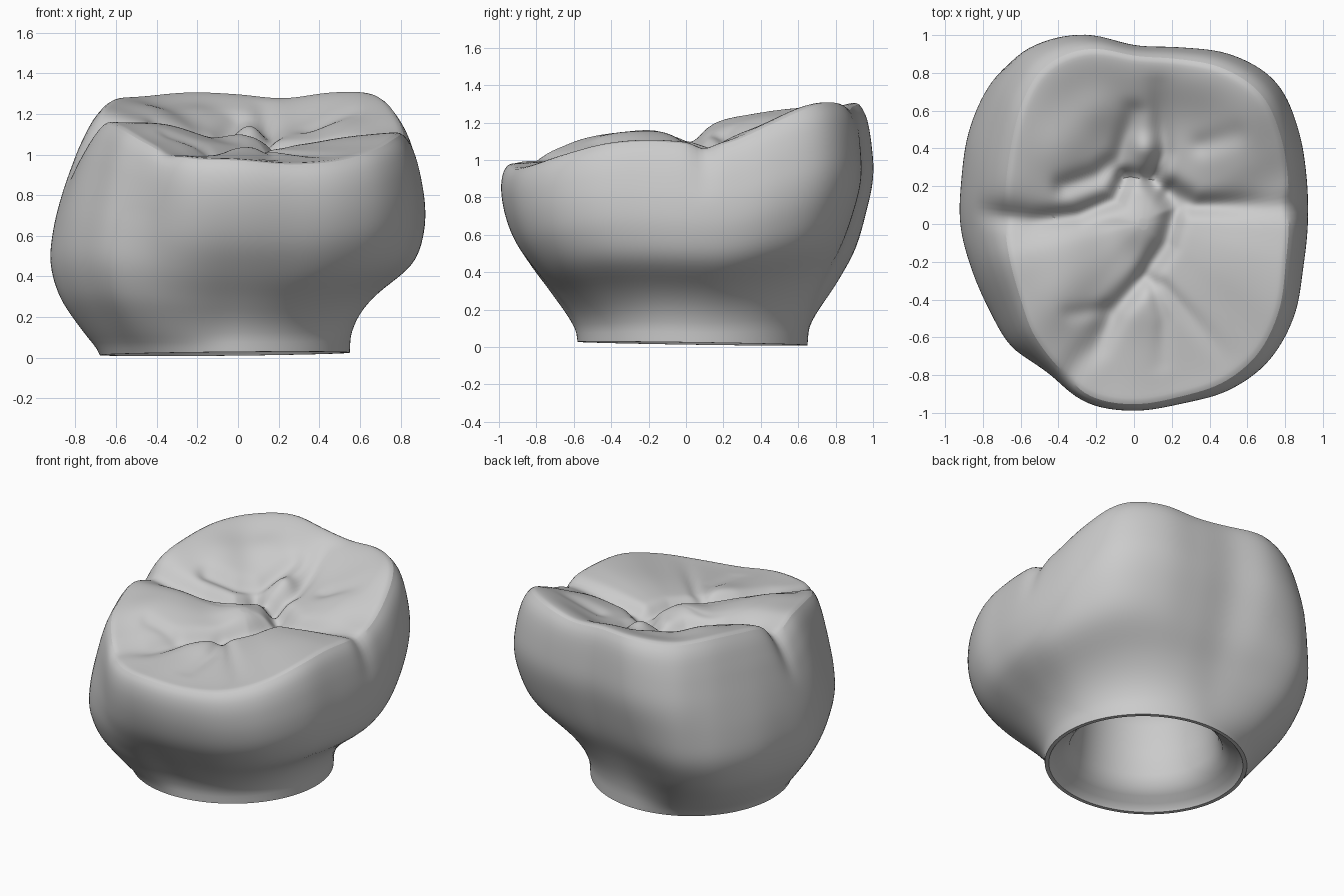
import bpy, math
from math import cos, sin, pi, exp
from mathutils import Vector

cube = bpy.data.objects.get("Cube")
if cube:
    bpy.data.objects.remove(cube)

SEGMENTS, WALL, TOP = 176, 40, 56

# Widest outline and rim height, counter-clockwise from +x
OUTLINE = [.918, .945, 1.005, 1.065, 1.035, .967, .945, 1.04, 1.085, 1.06, 1.005, .945,
           .92, .893, .89, .915, .91, .98, .99, .985, 1.015, 1.015, .98, .925]
RIM = [1.1, 1.1, 1.2, 1.3, 1.31, 1.28, 1.3, 1.31, 1.29, 1.28, 1.25, 1.21,
       1.12, 1.16, 1.15, 1.12, 1.05, .99, .98, .96, .975, 1.03, 1.09, 1.11]

# Flare of the wall from neck to outline on the +x, +y, -x and -y sides
FLARES = [[0, .05, .3, .81, .97, .98, .91, .82, .72],
          [0, .05, .27, .62, .85, 1, .98, .92, .82],
          [0, .4, .8, 1, .94, .75, .48, .22, 0],
          [0, .05, .25, .55, .8, .94, 1, .98, .92]]
LEVELS = [0, .12, .25, .4, .55, .7, .85, .95, 1]

# Cavity from the roof down to the lip: scale of the neck, height
CAVITY = [(.05, .71), (.3, .7), (.5, .67), (.6, .61), (.66, .5), (.69, .32),
          (.72, .18), (.76, .11), (.83, .07), (.9, .04), (.945, .015), (.96, 0)]

# Chewing surface lobes: x, y, radius, height
LOBES = [(-.35, -.2, .28, .07), (.02, 0, .13, .06), (.06, .4, .07, .05),
         (.55, -.15, .25, .02), (-.4, .42, .2, .07), (.55, .3, .16, .03),
         (-.2, .62, .13, .04), (.05, -.45, .14, .02), (.3, .6, .2, -.03),
         (-.45, -.45, .18, .04)]

# Grooves: depth, width, path
GROOVES = [
    (.07, .045, [(-.8, .06), (-.55, .02), (-.3, .05), (-.1, .13), (-.05, .25)]),
    (.05, .045, [(-.38, .2), (-.2, .26), (-.08, .35), (0, .6)]),
    (.05, .04, [(-.05, .25), (.1, .24), (.16, .38), (.13, .75)]),
    (.07, .05, [(.1, .24), (.22, .08), (.17, -.1), (.05, -.28), (-.1, -.45),
                (-.2, -.65), (-.33, -.8)]),
    (.07, .05, [(.2, .18), (.32, .1), (.6, .1), (.95, .1)]),
    (.025, .03, [(.05, -.28), (.15, -.32), (.5, -.72)]),
    (.025, .03, [(.1, -.33), (.16, -.5), (.15, -.75)]),
    (.03, .03, [(-.35, -.48), (-.15, -.45)]),
    (.03, .05, [(.36, .42), (.55, .48)])]


def spline(p, t):
    """Smooth curve through four values, between the middle two."""
    a, b, c, d = p
    return b + .5 * t * (c - a + t * (2*a - 5*b + 4*c - d + t * (3*(b - c) + d - a)))


def around(values, angle):
    """Periodic lookup of a list of values by angle."""
    f = angle / (2 * pi) * len(values)
    i = int(f)
    return spline([values[(i + k) % len(values)] for k in (-1, 0, 1, 2)], f - i)


def flare(angle, u):
    """Blend the side profiles; the -x bulge reaches further round low down."""
    c, s = cos(angle), sin(angle)
    east, north, west, south = FLARES
    side = north if s > 0 else south
    profile = []
    for i, level in enumerate(LEVELS):
        w = c * c if c > 0 else 1 - abs(s)**(6 - 4 * level)
        profile.append(w * (east if c > 0 else west)[i] + (1 - w) * side[i])
    last = len(LEVELS) - 2
    i = min(sum(u >= v for v in LEVELS) - 1, last)
    t = (u - LEVELS[i]) / (LEVELS[i + 1] - LEVELS[i])
    near = [profile[max(0, min(last + 1, i + k))] for k in (-1, 0, 1, 2)]
    return spline(near, t) / max(profile)


def relief(x, y, lobes=True):
    """Height offset of the lobes and grooves."""
    p, z = Vector((x, y)), 0
    if lobes:
        z = sum(h * exp(-((x - a)**2 + (y - b)**2) / (r * r)) for a, b, r, h in LOBES)
    for depth, width, path in GROOVES:
        near = 9
        for a, b in zip(path, path[1:]):
            a, d = Vector(a), Vector(b) - Vector(a)
            t = max(0, min(1, (p - a).dot(d) / d.length_squared))
            near = min(near, (p - a - d * t).length)
        z -= depth * exp(-(near / width)**2)
    return z


def neck(angle):
    """Radius of the round neck opening, whose centre is off the origin."""
    cx, cy, r = -.065, .035, .615
    along = cx * cos(angle) + cy * sin(angle)
    return along + math.sqrt(r * r - (cx * sin(angle) - cy * cos(angle))**2)


def neck_z(x, y):
    return .02 + .01 * x - .015 * y


def wall_point(angle, u):
    base = neck(angle)
    r = base + (around(OUTLINE, angle) - base) * flare(angle, u)
    x, y = r * cos(angle), r * sin(angle)
    fade = max(0, (u - .7) / .3)
    cut = fade * relief(x, y, False) if fade else 0
    z = neck_z(x, y) * (1 - u) + around(RIM, angle) * u + cut * .7
    k = 1 + cut * .4
    return (x * k, y * k, z)


def top_point(angle, rim, s):
    """Chewing surface, from the centre (s = 0) to the rim (s = 1)."""
    x, y = rim[0] * s + .05 * (1 - s), rim[1] * s
    edge = s**5
    z = 1.03 + (around(RIM, angle) - 1.03) * s**1.8
    z += relief(x, y) * (1 - edge)
    return (x, y, z * (1 - edge) + rim[2] * edge)


def cavity_point(angle, scale, height):
    """Cavity rings are centred on the neck opening."""
    r = neck(angle)
    x = -.065 + (r * cos(angle) + .065) * scale
    y = .035 + (r * sin(angle) - .035) * scale
    return (x, y, neck_z(x, y) + height)


# Rings run from the cavity roof, out over the neck lip, up the wall, to the centre
angles = [2 * pi * i / SEGMENTS for i in range(SEGMENTS)]
rings = [[cavity_point(a, *step) for a in angles] for step in CAVITY]
for j in range(WALL + 1):
    rings.append([wall_point(a, j / WALL) for a in angles])
rim_ring = rings[-1]
for j in range(1, TOP):
    rings.append([top_point(a, p, 1 - j / TOP) for a, p in zip(angles, rim_ring)])

verts = [p for ring in rings for p in ring]
faces = []
for j in range(len(rings) - 1):
    for i in range(SEGMENTS):
        k = (i + 1) % SEGMENTS
        a, b = j * SEGMENTS, (j + 1) * SEGMENTS
        faces.append((a + i, a + k, b + k, b + i))
faces.append(tuple(reversed(range(SEGMENTS))))
faces.append(tuple(range(len(verts) - SEGMENTS, len(verts))))

mesh = bpy.data.meshes.new("molar_crown")
mesh.from_pydata(verts, [], faces)
crown = bpy.data.objects.new("molar_crown", mesh)
bpy.context.collection.objects.link(crown)

# Soften the rim and lobes, but leave the neck lip crisp
group = crown.vertex_groups.new(name="upper")
group.add(list(range((len(CAVITY) + 4) * SEGMENTS, len(verts))), 1, 'REPLACE')
soften = crown.modifiers.new("soften", 'SMOOTH')
soften.factor, soften.iterations, soften.vertex_group = .5, 10, "upper"

# Plain grey enamel
enamel = bpy.data.materials.new("grey_enamel")
enamel.use_nodes = True
grey = (.6, .6, .6, 1)
enamel.diffuse_color = grey
enamel.node_tree.nodes["Principled BSDF"].inputs["Base Color"].default_value = grey
mesh.materials.append(enamel)

bpy.context.view_layer.objects.active = crown
crown.select_set(True)
bpy.ops.object.shade_smooth_by_angle(angle=math.radians(50))
